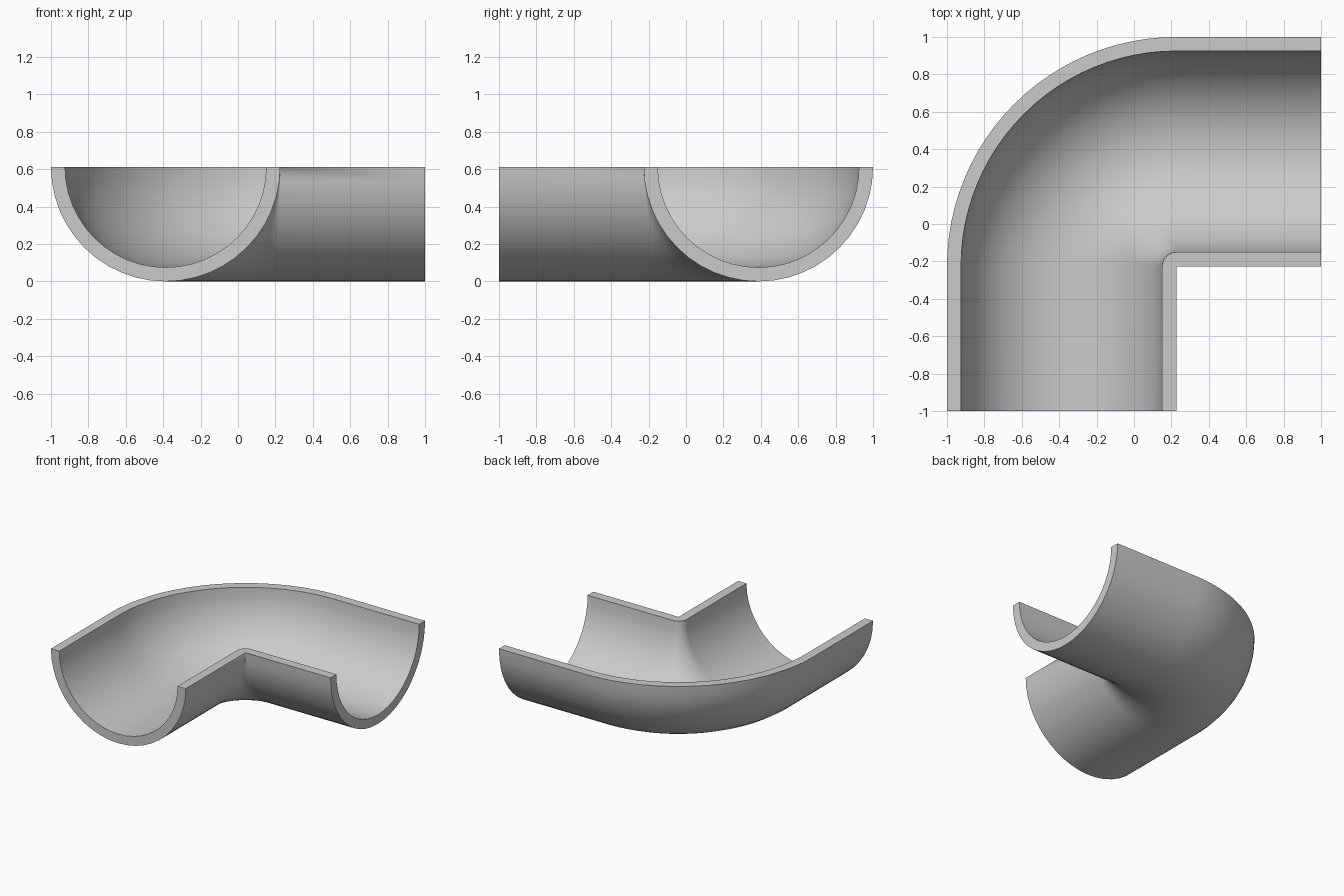
import bpy, bmesh
from math import sin, cos, pi, radians

if "Cube" in bpy.data.objects:
    bpy.data.objects.remove(bpy.data.objects["Cube"])

OUTER, INNER = 0.613, 0.538      # pipe radii
PIVOT = (0.226, -0.226)          # bend axis, on the inside corner
SEGMENTS, BEND_STEPS = 24, 24

grey = bpy.data.materials.new("plain grey")
grey.use_nodes = True
colour = (0.6, 0.6, 0.6, 1)
grey.diffuse_color = colour
grey.node_tree.nodes["Principled BSDF"].inputs["Base Color"].default_value = colour


def half_circle(radius):
    """Lower half circle as (distance from the bend axis, height)."""
    angles = [pi + pi * i / SEGMENTS for i in range(SEGMENTS + 1)]
    return [(OUTER + radius * cos(a), OUTER + radius * sin(a)) for a in angles]


# U-shaped wall section
section = half_circle(OUTER) + half_circle(INNER)[::-1]

# Stations: straight leg, quarter bend, straight leg
leg = 1 + PIVOT[1]
stations = [(pi, 0, -leg)]
stations += [(pi - pi / 2 * i / BEND_STEPS, 0, 0) for i in range(BEND_STEPS + 1)]
stations += [(pi / 2, leg, 0)]

# Sweep the section through the stations
bm = bmesh.new()
rings = []
for angle, dx, dy in stations:
    rings.append([bm.verts.new((PIVOT[0] + r * cos(angle) + dx,
                                PIVOT[1] + r * sin(angle) + dy, z))
                  for r, z in section])
for a, b in zip(rings, rings[1:]):
    for i in range(len(section)):
        j = (i + 1) % len(section)
        bm.faces.new((a[i], a[j], b[j], b[i]))

# End faces, as strips between the outer and inner arcs
for ring in (rings[0], rings[-1]):
    for i in range(SEGMENTS):
        bm.faces.new((ring[i], ring[i + 1], ring[-2 - i], ring[-1 - i]))

# Close the pinched inside corner
bmesh.ops.remove_doubles(bm, verts=bm.verts, dist=0.0002)
bmesh.ops.recalc_face_normals(bm, faces=bm.faces)

mesh = bpy.data.meshes.new("half_pipe_elbow")
bm.to_mesh(mesh)
bm.free()
mesh.materials.append(grey)
elbow = bpy.data.objects.new("half_pipe_elbow", mesh)
bpy.context.collection.objects.link(elbow)

bpy.ops.object.select_all(action='DESELECT')
elbow.select_set(True)
bpy.context.view_layer.objects.active = elbow
bpy.ops.object.shade_smooth_by_angle(angle=radians(35))
